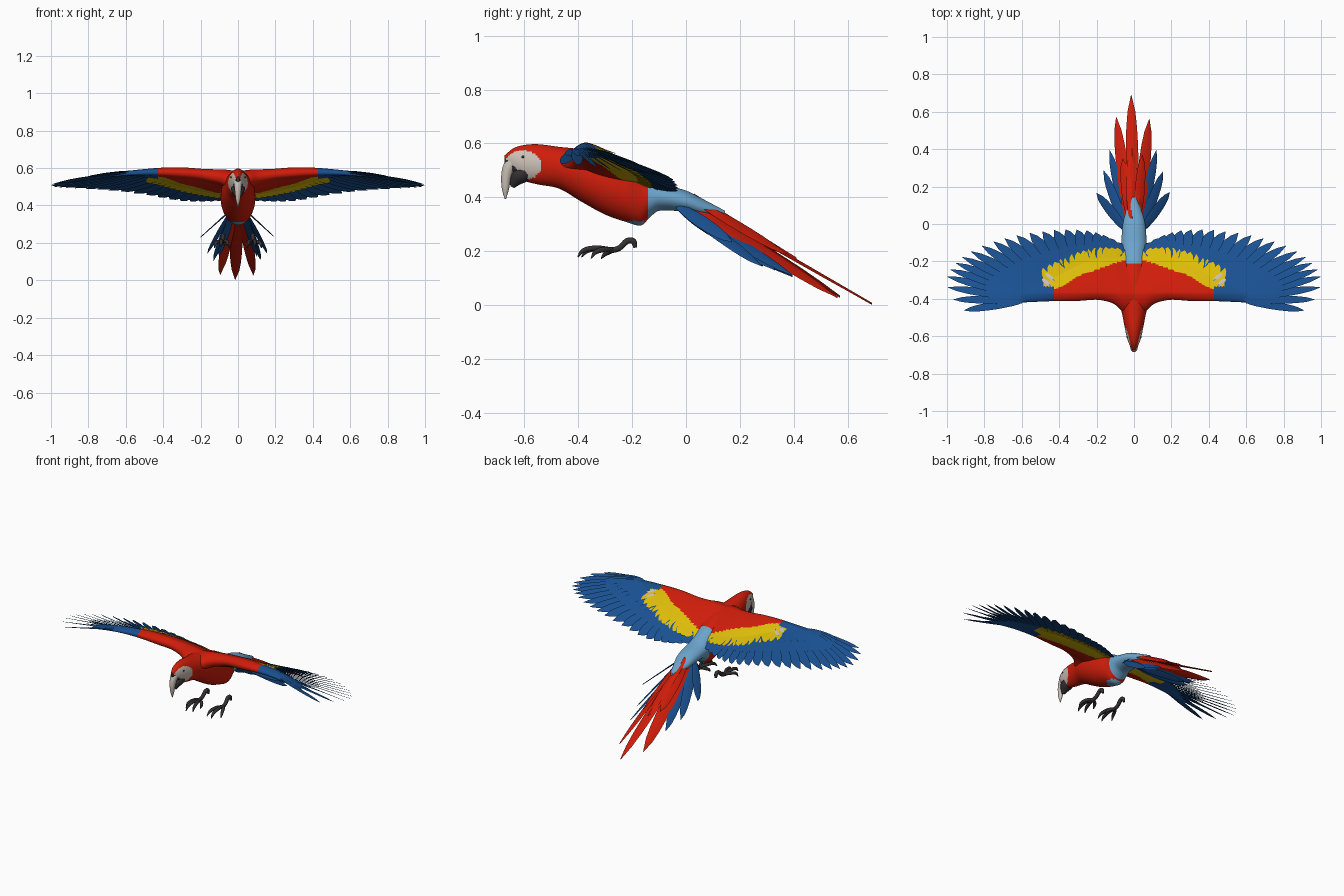
import bpy, bmesh, math
from mathutils import Vector

if "Cube" in bpy.data.objects:
    bpy.data.objects.remove(bpy.data.objects["Cube"])

MATS = {}
for name, col in {"red": (0.62, 0.012, 0.003), "blue": (0.010, 0.08, 0.28),
                  "yellow": (0.72, 0.50, 0.003), "light_blue": (0.15, 0.37, 0.60),
                  "bone": (0.60, 0.53, 0.47), "charcoal": (0.035, 0.03, 0.032)}.items():
    m = bpy.data.materials.new(name)
    m.diffuse_color = (*col, 1)
    m.use_nodes = True
    m.node_tree.nodes["Principled BSDF"].inputs["Base Color"].default_value = m.diffuse_color
    MATS[name] = m
IDX = {n: i for i, n in enumerate(MATS)}


def finish(bm, name, rule=None, angle=50):
    """Turn a bmesh into a smooth-shaded object, colouring faces by rule(centre)."""
    bmesh.ops.recalc_face_normals(bm, faces=bm.faces[:])
    if rule:
        for f in bm.faces:
            f.material_index = IDX[rule(f.calc_center_median())]
    me = bpy.data.meshes.new(name)
    bm.to_mesh(me)
    bm.free()
    for m in MATS.values():
        me.materials.append(m)
    ob = bpy.data.objects.new(name, me)
    bpy.context.collection.objects.link(ob)
    bpy.ops.object.select_all(action='DESELECT')
    ob.select_set(True)
    bpy.context.view_layer.objects.active = ob
    bpy.ops.object.shade_smooth_by_angle(angle=math.radians(angle))


def table(tab, x):
    """Smooth interpolation in rows (key, value, value, ...)."""
    x = min(max(x, tab[0][0]), tab[-1][0])
    i = 0
    while i < len(tab) - 2 and x > tab[i + 1][0]:
        i += 1

    def slope(k, j):
        a, b = tab[max(k - 1, 0)], tab[min(k + 1, len(tab) - 1)]
        return (b[j] - a[j]) / (b[0] - a[0])
    p, q = tab[i], tab[i + 1]
    h = q[0] - p[0]
    t = (x - p[0]) / h
    return [(2*t**3 - 3*t*t + 1) * p[j] + (t**3 - 2*t*t + t) * h * slope(i, j)
            + (3*t*t - 2*t**3) * q[j] + (t**3 - t*t) * h * slope(i + 1, j)
            for j in range(1, len(p))]


def loft(bm, rings, mat=0):
    """Skin closed rings of points and cap both ends."""
    vs = [[bm.verts.new(p) for p in r] for r in rings]
    n = len(vs[0])
    fs = [bm.faces.new((a[j], a[(j + 1) % n], b[(j + 1) % n], b[j]))
          for a, b in zip(vs, vs[1:]) for j in range(n)]
    fs += [bm.faces.new(vs[0]), bm.faces.new(vs[-1])]
    for f in fs:
        f.material_index = mat


def tube(bm, pts, radii, mat, wide=1.0, n=12):
    """Tapered tube along a path, smoothed."""
    tab = [(i, *p, r) for i, (p, r) in enumerate(zip(pts, radii))]
    steps = 4 * (len(pts) - 1)
    rows = [table(tab, i / 4) for i in range(steps + 1)]
    rings = []
    for i, r in enumerate(rows):
        d = (Vector(rows[min(i + 1, steps)][:3]) - Vector(rows[max(i - 1, 0)][:3])).normalized()
        u = (Vector((1, 0, 0)) - d * d.x).normalized()
        v = d.cross(u)
        rings.append([Vector(r[:3]) + r[3] * (math.cos(a) * u * wide + math.sin(a) * v)
                      for a in (2 * math.pi * k / n for k in range(n))])
    loft(bm, rings, IDX[mat])


WIDTHS = (0.5, 0.75, 0.9, 1.0, 1.0, 0.95, 0.84, 0.6, 0.03)


def feather(bm, base, tip, hw, mat, zf=None, off=0.0, tilt=0.0, s=1, thick=0.003):
    """Thin ridged blade; zf drapes it on the wing surface, s mirrors it."""
    base, tip = Vector(base), Vector(tip)
    d = tip - base
    p = Vector((-d.y, d.x)).normalized()
    rings = []
    for i, w in enumerate(WIDTHS):
        t = i / (len(WIDTHS) - 1)
        c = base + d * t
        ring = []
        for side, lift in ((-1, 0), (0, thick), (1, 0), (0, -thick * 0.6)):
            x, y = c.x + p.x * side * w * hw, c.y + p.y * side * w * hw
            z = zf(x, y) if zf else c.z
            ring.append((s * x, y, z + off + lift * (1 - 0.6 * t) + tilt * side * w))
        rings.append(ring)
    loft(bm, rings, IDX[mat])


# Body and head: key y, then top z, bottom z, half width
BODY = [(-.674, .555, .525, .008), (-.64, .582, .49, .027), (-.60, .594, .462, .040),
        (-.55, .597, .448, .050), (-.47, .587, .432, .066), (-.39, .578, .385, .085),
        (-.30, .556, .336, .093), (-.22, .52, .308, .088), (-.165, .488, .296, .075),
        (-.135, .47, .325, .07), (-.10, .452, .35, .068), (0, .425, .345, .06),
        (.06, .395, .332, .045), (.145, .35, .33, .010)]


def body_colour(c):
    if c.y > -.145 or (c.y > -.21 and c.z > .45 and abs(c.x) < .055) or (c.y > -.26 and c.z < .312):
        return "light_blue"
    if c.y < -.588 and c.z < .525 - .92 * (c.y + .65):
        return "charcoal"
    if math.hypot((c.y + .605) / .068, (c.z - .518) / .056) < 1 and abs(c.x) > .012:
        return "bone"
    return "red"


bm = bmesh.new()
rings = []
for i in range(121):
    y = -.674 + .819 * i / 120
    top, bot, rx = table(BODY, y)
    rings.append([(rx * math.cos(a), y, (top + bot) / 2 + (top - bot) / 2 * math.sin(a))
                  for a in (2 * math.pi * k / 56 for k in range(56))])
loft(bm, rings)
finish(bm, "body", body_colour)

# Beak
bm = bmesh.new()
tube(bm, [(0, -.632, .535), (0, -.655, .513), (0, -.667, .475), (0, -.670, .43), (0, -.670, .393)],
     [.028, .024, .019, .013, .002], "bone", 0.9)
finish(bm, "upper_beak")
bm = bmesh.new()
tube(bm, [(0, -.595, .495), (0, -.625, .472), (0, -.645, .438)], [.034, .029, .008], "charcoal", 1.12)
finish(bm, "lower_beak")

# Eyes
for s, side in ((1, "left"), (-1, "right")):
    bm = bmesh.new()
    bmesh.ops.create_uvsphere(bm, u_segments=12, v_segments=8, radius=.005)
    bmesh.ops.translate(bm, verts=bm.verts[:], vec=(s * .036, -.605, .55))
    finish(bm, side + "_eye", lambda c: "charcoal")

# Wing surface: crest height along the span, and drop towards the trailing edge
CREST = [(0, .54), (.1, .555), (.25, .573), (.42, .58), (.6, .573), (.8, .548), (1, .516)]


def wing_z(x, y):
    u = y + .37
    drop = .36 * u + .25 * u * u if u > 0 else 2 * u * u
    return table(CREST, x)[0] - drop * (1.02 - .95 * max(0, x - .3))


# Arm: key x, then leading y, trailing y, half thickness
ARM = [(0, -.50, -.14, .04), (.06, -.468, -.145, .04), (.10, -.432, -.145, .038),
       (.14, -.415, -.145, .036), (.2, -.405, -.15, .032), (.3, -.411, -.18, .028),
       (.42, -.412, -.24, .02), (.5, -.415, -.28, .014), (.6, -.42, -.33, .009),
       (.74, -.43, -.40, .004)]
RED_EDGE = [(0, -.19), (.07, -.2), (.2, -.245), (.3, -.28), (.38, -.33), (.46, -.36)]


def arm_colour(c):
    x = abs(c.x)
    if x > .425 and (c.y < -.335 or x > .485):
        return "blue"
    under = .03 if c.z < wing_z(x, c.y) else 0
    return "red" if c.y < table(RED_EDGE, x)[0] - under else "yellow"


# Flight feather rows: key index, then x, y
TIPS = [(i, *p) for i, p in enumerate([
    (.91, -.462), (.98, -.385), (.999, -.30), (.985, -.245), (.945, -.20), (.895, -.16),
    (.82, -.12), (.74, -.09), (.66, -.07), (.57, -.05), (.48, -.04), (.40, -.03),
    (.32, -.03), (.25, -.035), (.19, -.05), (.14, -.07), (.10, -.10)])]
ROOTS = [(0, .60, -.413), (3, .56, -.38), (7, .45, -.31), (11, .29, -.22), (16, .06, -.18)]
HALF = [(0, .021), (5, .025), (9, .033), (16, .036)]

for s, side in ((1, "left"), (-1, "right")):
    bm = bmesh.new()
    rings = []
    for i in range(91):
        x = .74 * i / 90
        y0, y1, h = table(ARM, x)
        up, low = [], []
        for k in range(37):
            t = (k / 36) ** 1.4
            y = y0 + (y1 - y0) * t
            f = 2.6 * math.sqrt(t) * (1 - t) * h
            z = wing_z(x, y)
            up.append((s * x, y, z + f + .002))
            low.append((s * x, y, z - 1.3 * f - .002))
        rings.append(up + low[::-1])
    loft(bm, rings)
    finish(bm, side + "_wing_arm", arm_colour)

    # Flight feathers with a row of shorter blue coverts above
    bm = bmesh.new()
    N = 22
    for k in range(N):
        u = 16 * k / (N - 1)
        root, tip = Vector(table(ROOTS, u)), Vector(table(TIPS, u))
        hw = table(HALF, u)[0]
        feather(bm, root, tip, hw, "blue", wing_z, 0, -.009, s)
        feather(bm, root, root.lerp(tip, .55), hw * .9, "blue", wing_z, .007, -.007, s)
    finish(bm, side + "_flight_feathers", angle=25)

    # Yellow coverts above and below, with two pale ones at the wrist
    bm = bmesh.new()
    for k in range(14):
        x = .09 + .355 * k / 13
        y1 = table(ARM, x)[1]
        for off in (.011, -.013):
            feather(bm, (x - .01, y1 - .08), (x + .04 * k / 13, y1 + .022), .027,
                    "yellow", wing_z, off, -.004, s)
    for x, y in ((.475, -.262), (.495, -.29)):
        feather(bm, (x - .05, y - .04), (x, y), .01, "bone", wing_z, .019, 0, s)
    finish(bm, side + "_wing_coverts", angle=25)

    # Foot: shank, toes and claws
    bm = bmesh.new()
    tube(bm, [(s * .08, -.188, .213), (s * .08, -.195, .236), (s * .08, -.218, .238),
              (s * .082, -.25, .21), (s * .083, -.285, .203)],
         [.007, .012, .012, .011, .012], "charcoal", n=10)
    for mid, end, claw in (((.066, -.32, .211), (.056, -.365, .202), (.05, -.388, .178)),
                           ((.088, -.33, .212), (.09, -.38, .203), (.09, -.402, .178)),
                           ((.105, -.30, .207), (.12, -.335, .197), (.125, -.352, .173)),
                           ((.062, -.285, .198), (.05, -.30, .19), (.047, -.315, .172))):
        tube(bm, [(s * x, y, z) for x, y, z in ((.083, -.272, .204), mid, end, claw)],
             [.009, .010, .009, .002], "charcoal", n=10)
    finish(bm, side + "_foot")

# Tail: long red feathers over shorter blue ones, outer edges drooping
bm = bmesh.new()
for base, tip, hw, tilt in (((-.005, .0, .398), (-.015, .69, .004), .034, .006),
                            ((-.025, .0, .382), (-.095, .572, .03), .032, -.02),
                            ((.022, .0, .382), (.082, .562, .028), .032, .02),
                            ((-.012, .03, .402), (-.012, .41, .172), .03, .006),
                            ((.02, .03, .39), (.045, .37, .19), .026, .018),
                            ((-.025, .03, .39), (-.06, .35, .195), .026, -.018)):
    feather(bm, base, tip, hw, "red", thick=.012, tilt=tilt)
finish(bm, "red_tail_feathers", angle=25)
bm = bmesh.new()
for bx, tip in ((-.03, (-.13, .395, .105)), (.03, (.12, .395, .11)),
                (-.04, (-.162, .285, .145)), (.04, (.155, .28, .145)),
                (-.045, (-.20, .165, .23)), (.045, (.19, .17, .235)),
                (-.03, (-.10, .33, .13)), (.03, (.10, .33, .13))):
    feather(bm, (bx, -.03, .368), tip, .025, "blue", thick=.008, tilt=math.copysign(.018, bx))
finish(bm, "blue_tail_feathers", angle=25)
